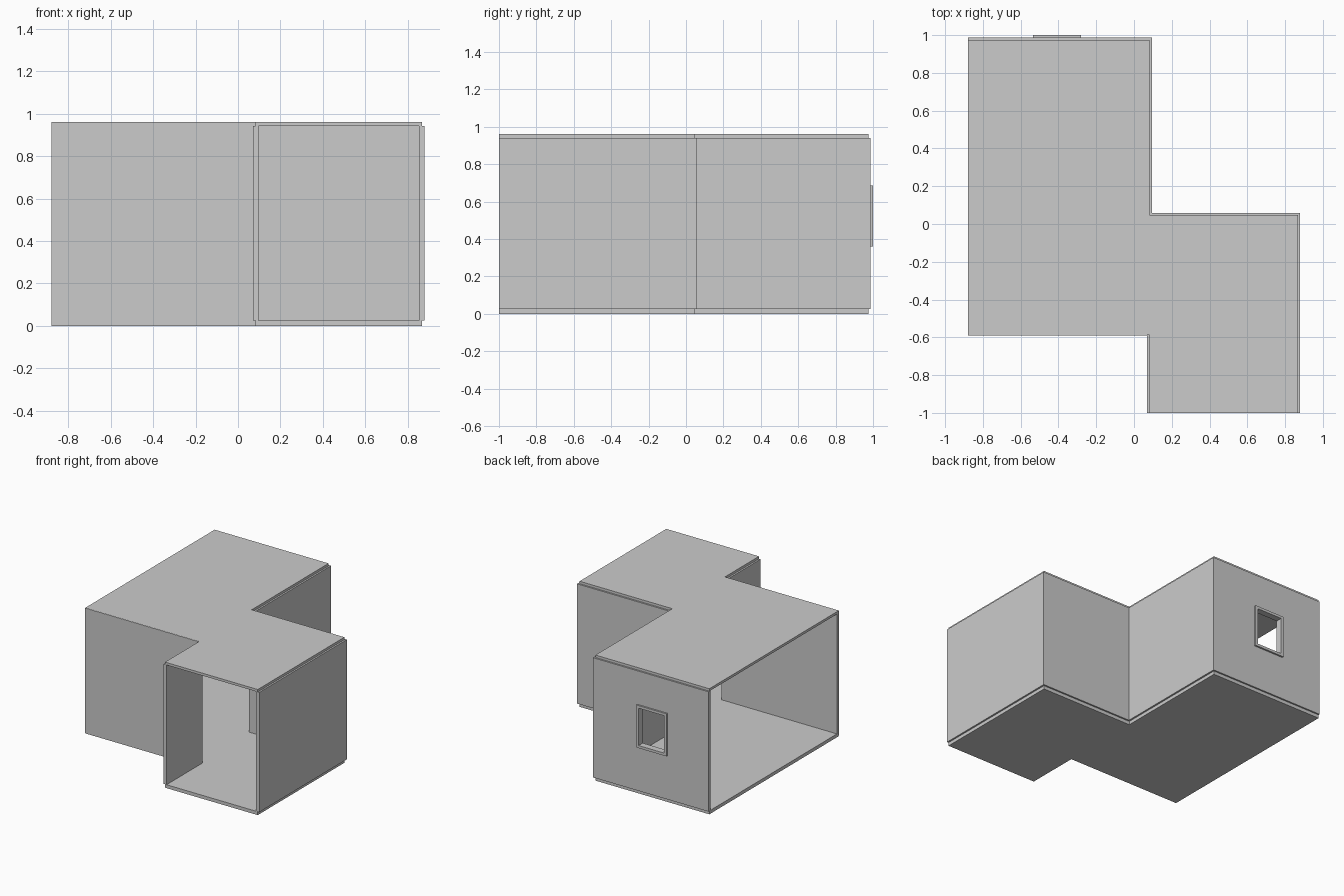
import bpy, bmesh

if "Cube" in bpy.data.objects:
    bpy.data.objects.remove(bpy.data.objects["Cube"])

LOW, HIGH, TOP = 0.026, 0.941, 0.96   # floor top, ceiling underside, roof top


def finish(bm, name):
    bmesh.ops.recalc_face_normals(bm, faces=bm.faces)
    mesh = bpy.data.meshes.new(name)
    bm.to_mesh(mesh)
    bm.free()
    ob = bpy.data.objects.new(name, mesh)
    bpy.context.collection.objects.link(ob)
    return ob


def extrude(bm, faces, vec):
    res = bmesh.ops.extrude_face_region(bm, geom=faces, use_keep_orig=True)
    verts = [g for g in res["geom"] if isinstance(g, bmesh.types.BMVert)]
    bmesh.ops.translate(bm, verts=verts, vec=vec)


def prism(name, outline, z0, z1):
    """Extrude a plan outline upwards."""
    bm = bmesh.new()
    face = bm.faces.new([bm.verts.new((x, y, z0)) for x, y in outline])
    extrude(bm, [face], (0, 0, z1 - z0))
    return finish(bm, name)


def wall(name, x0, x1, y0, y1, z0=LOW, z1=HIGH):
    return prism(name, [(x0, y0), (x1, y0), (x1, y1), (x0, y1)], z0, z1)


def pierced(name, outer, inner, y0, y1):
    """Upright panel with a rectangular opening; rects are x0, x1, z0, z1."""
    bm = bmesh.new()
    rings = [[bm.verts.new((x, y0, z)) for x, z in
              ((a, c), (b, c), (b, d), (a, d))] for a, b, c, d in (outer, inner)]
    o, i = rings
    faces = [bm.faces.new((o[k], o[(k + 1) % 4], i[(k + 1) % 4], i[k]))
             for k in range(4)]
    extrude(bm, faces, (0, y1 - y0, 0))
    return finish(bm, name)


# Floor and roof slabs share one stepped plan
plan = [(-0.88, -0.588), (0.083, -0.588), (0.083, -1.0), (0.867, -1.0),
        (0.867, 0.047), (0.083, 0.047), (0.083, 0.975), (-0.88, 0.975)]
prism("floor_slab", plan, 0, LOW)
prism("roof_slab", plan, HIGH, TOP)

# Solid walls; the left side and the front of the small wing stay open
wall("front_wall", -0.88, 0.07, -0.591, -0.566, 0.005, TOP - 0.001)
wall("wing_left_wall", 0.07, 0.096, -1.0, -0.566)
wall("wing_right_wall", 0.854, 0.88, -1.0, 0.059)
wall("wing_back_wall", 0.096, 0.854, 0.034, 0.059)
wall("main_right_wall", 0.07, 0.096, 0.034, 0.962)

# Back wall with window opening and its protruding frame
frame = (-0.535, -0.28, 0.36, 0.685)
pierced("back_wall", (-0.88, 0.096, LOW, HIGH), frame, 0.962, 0.987)
pierced("window_frame", frame, (-0.515, -0.30, 0.38, 0.665), 0.95, 1.0)
